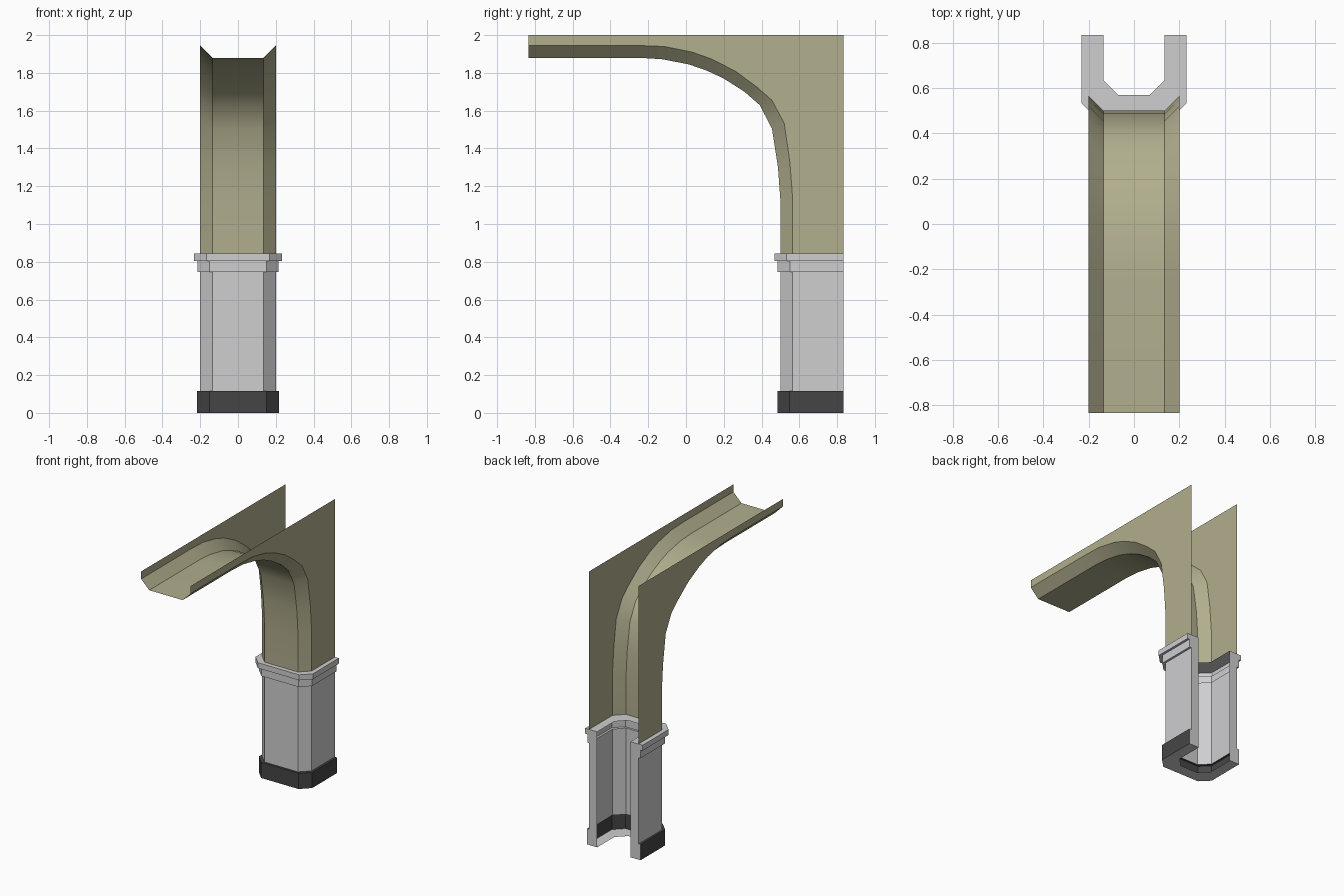
import bpy, bmesh

if "Cube" in bpy.data.objects:
    bpy.data.objects.remove(bpy.data.objects["Cube"])

BACK, TOP, SPRING = 0.833, 2.0, 0.845


def material(name, rgb):
    m = bpy.data.materials.new(name)
    m.diffuse_color = (*rgb, 1)
    m.use_nodes = True
    m.node_tree.nodes["Principled BSDF"].inputs["Base Color"].default_value = m.diffuse_color
    return m


olive = material("olive_plaster", (0.44, 0.425, 0.27))
stone = material("pale_stone", (0.62, 0.62, 0.63))
dark = material("dark_plinth", (0.06, 0.06, 0.06))


def strip(bm, a, b, mat=0):
    """Quads between two rows of vertices."""
    for i in range(len(a) - 1):
        f = bm.faces.new((a[i], b[i], b[i + 1], a[i + 1]))
        f.material_index = mat


def finish(bm, name, mats):
    mesh = bpy.data.meshes.new(name)
    bm.to_mesh(mesh)
    bm.free()
    ob = bpy.data.objects.new(name, mesh)
    bpy.context.collection.objects.link(ob)
    for m in mats:
        mesh.materials.append(m)
    return ob


# Half arch: chamfered soffit swept along two matching curves (y, z), foot first
soffit = [(.5, SPRING), (.5, 1.12), (.487, 1.30), (.455, 1.505), (.39, 1.63),
          (.31, 1.70), (.20, 1.77), (.11, 1.812), (.015, 1.845), (-.13, 1.873),
          (-.254, 1.88), (-BACK, 1.88)]
edge = [(.565, SPRING), (.565, 1.13), (.55, 1.326), (.52, 1.533), (.455, 1.655),
        (.377, 1.724), (.26, 1.81), (.132, 1.875), (.032, 1.91), (-.117, 1.94),
        (-.254, 1.945), (-BACK, 1.945)]
bm = bmesh.new()
rows = [[bm.verts.new(p) for p in ((.2, *u), (.135, *l), (-.135, *l), (-.2, *u))]
        for l, u in zip(soffit, edge)]
for a, b in zip(rows, rows[1:]):
    strip(bm, a, b)

# Flat spandrel panels on both sides
for x, k in ((.2, 0), (-.2, 3)):
    ring = [r[k] for r in rows]
    ring += [bm.verts.new((x, y, z)) for y, z in ((-BACK, TOP), (BACK, TOP), (BACK, SPRING))]
    bm.faces.new(ring[::-1] if x > 0 else ring)
arch = finish(bm, "arch_vault", [olive])
bpy.context.view_layer.objects.active = arch
arch.select_set(True)
bpy.ops.object.shade_smooth_by_angle(angle=0.55)


# Pillar: U-shaped plan stepped through plinth, shaft and capital
def plan(bm, w, front, z):
    half = [(w, BACK), (w, front + .065), (w - .065, front)]
    pts = half + [(-x, y) for x, y in reversed(half)]
    return [bm.verts.new((x, y, z)) for x, y in pts]


bm = bmesh.new()
levels = [(0, .016), (.115, .016), (.115, 0), (.745, 0), (.745, .015),
          (.805, .015), (.805, .032), (SPRING, .032)]
loops = [plan(bm, .135, .57, 0)]                              # inner rim, bottom
loops += [plan(bm, .2 + o, .5 - o, z) for z, o in levels]     # outer steps
loops += [plan(bm, .135, .57, SPRING)]                        # inner rim, top
for i, (a, b) in enumerate(zip(loops, loops[1:])):
    strip(bm, a, b, 1 if i in (1, 2) else 0)                  # plinth is dark

# Back end strips closing the two limbs
bm.faces.new([l[0] for l in reversed(loops)])
bm.faces.new([l[-1] for l in loops])
finish(bm, "pillar", [stone, dark])
